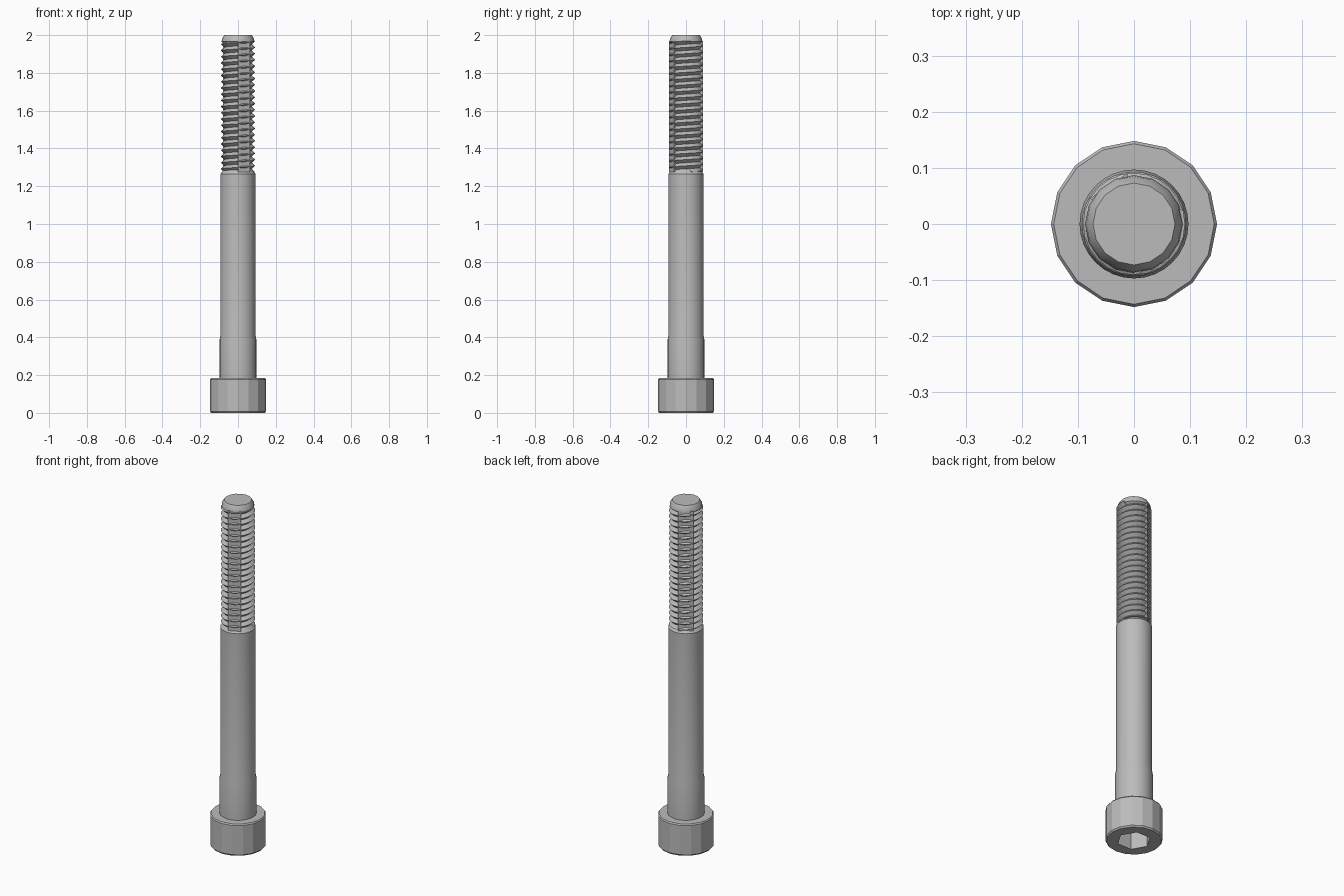
import bpy, bmesh
from math import sin, cos, pi, radians, floor

if "Cube" in bpy.data.objects:
    bpy.data.objects.remove(bpy.data.objects["Cube"])

steel = bpy.data.materials.new("grey steel")
steel.use_nodes = True
GREY = (0.5, 0.5, 0.5, 1)
steel.diffuse_color = GREY
steel.node_tree.nodes["Principled BSDF"].inputs["Base Color"].default_value = GREY


def finish(name, bm, smooth_angle=None):
    bmesh.ops.recalc_face_normals(bm, faces=bm.faces)
    mesh = bpy.data.meshes.new(name)
    bm.to_mesh(mesh)
    bm.free()
    mesh.materials.append(steel)
    ob = bpy.data.objects.new(name, mesh)
    bpy.context.collection.objects.link(ob)
    if smooth_angle:
        bpy.ops.object.select_all(action='DESELECT')
        ob.select_set(True)
        bpy.context.view_layer.objects.active = ob
        bpy.ops.object.shade_smooth_by_angle(angle=radians(smooth_angle))
    return ob


def lathe(name, profile, sides, smooth_angle=None):
    """Closed solid from (radius, height) pairs, bottom to top."""
    bm = bmesh.new()
    rings = [[bm.verts.new((r * cos(2 * pi * i / sides), r * sin(2 * pi * i / sides), z))
              for i in range(sides)] for r, z in profile]
    for low, high in zip(rings, rings[1:]):
        for i in range(sides):
            j = (i + 1) % sides
            bm.faces.new((low[i], low[j], high[j], high[i]))
    bm.faces.new(rings[0])
    bm.faces.new(rings[-1])
    return finish(name, bm, smooth_angle)


# Faceted head with a hexagonal socket in its underside
head = lathe("head", [(0.142, 0), (0.148, 0.008), (0.148, 0.178), (0.143, 0.185)], 16)
cutter = lathe("socket_cutter", [(0.088, -0.05), (0.088, 0.1)], 6)
cutter.hide_render = True
cut = head.modifiers.new("socket", 'BOOLEAN')
cut.operation = 'DIFFERENCE'
cut.solver = 'EXACT'
cut.object = cutter
bpy.context.view_layer.objects.active = head
bpy.ops.object.modifier_apply(modifier=cut.name)
bpy.data.objects.remove(cutter)

# Plain shank, slightly thicker near the head
lathe("shank", [(0.097, 0.15), (0.097, 0.39), (0.093, 0.41), (0.093, 1.265), (0.074, 1.29)], 32, 30)

# Threaded core with a chamfered tip
lathe("thread_core", [(0.073, 1.25), (0.073, 1.955), (0.087, 1.965), (0.085, 1.98), (0.073, 2.0)], 16, 30)

# Helical ridge, worn flat along two lengthwise strips
CREST, ROOT, PITCH = 0.091, 0.073, 0.033
BOTTOM, TOP = 1.275, 1.97
SEGMENTS, TURNS = 24, floor((TOP - BOTTOM) / PITCH) + 1
FLATS = ((-90, -45), (97, 150))


def flat_radius(angle):
    """Chord radius inside a worn strip, otherwise None."""
    for start, end in FLATS:
        if start <= angle <= end:
            half, mid = radians(end - start) / 2, radians(start + end) / 2
            return CREST * cos(half) / cos(radians(angle) - mid)
    return None


bm = bmesh.new()
angles = sorted({-180 + 360 * i / SEGMENTS for i in range(SEGMENTS + 1)}
                | {a for pair in FLATS for a in pair})
columns = []
for angle in angles:
    col = []
    for row in range(-2, 2 * TURNS + 2):
        z = BOTTOM + PITCH * (row / 2 + (angle + 180) / 360)
        r = CREST if row % 2 and BOTTOM < z < TOP else ROOT
        z = min(max(z, BOTTOM), TOP)
        col.append(bm.verts.new((r * cos(radians(angle)), r * sin(radians(angle)), z)))
    columns.append(col)
for a, b in zip(columns, columns[1:]):
    for k in range(len(a) - 1):
        bm.faces.new((a[k], b[k], b[k + 1], a[k + 1]))
bmesh.ops.remove_doubles(bm, verts=bm.verts, dist=0.0005)
finish("thread", bm)

# Worn strips: thin-sided slabs whose outer face spans the chord
for n, (start, end) in enumerate(FLATS):
    bm = bmesh.new()
    steps = [start + (end - start) * i / 4 for i in range(5)]
    outline = [(flat_radius(a), a) for a in steps] + [(0.06, end), (0.06, start)]
    face = bm.faces.new([bm.verts.new((r * cos(radians(a)), r * sin(radians(a)), BOTTOM))
                         for r, a in outline])
    top = bmesh.ops.extrude_face_region(bm, geom=[face])["geom"]
    bmesh.ops.translate(bm, vec=(0, 0, TOP - BOTTOM),
                        verts=[v for v in top if isinstance(v, bmesh.types.BMVert)])
    finish(("front" if n == 0 else "back") + "_worn_strip", bm)
